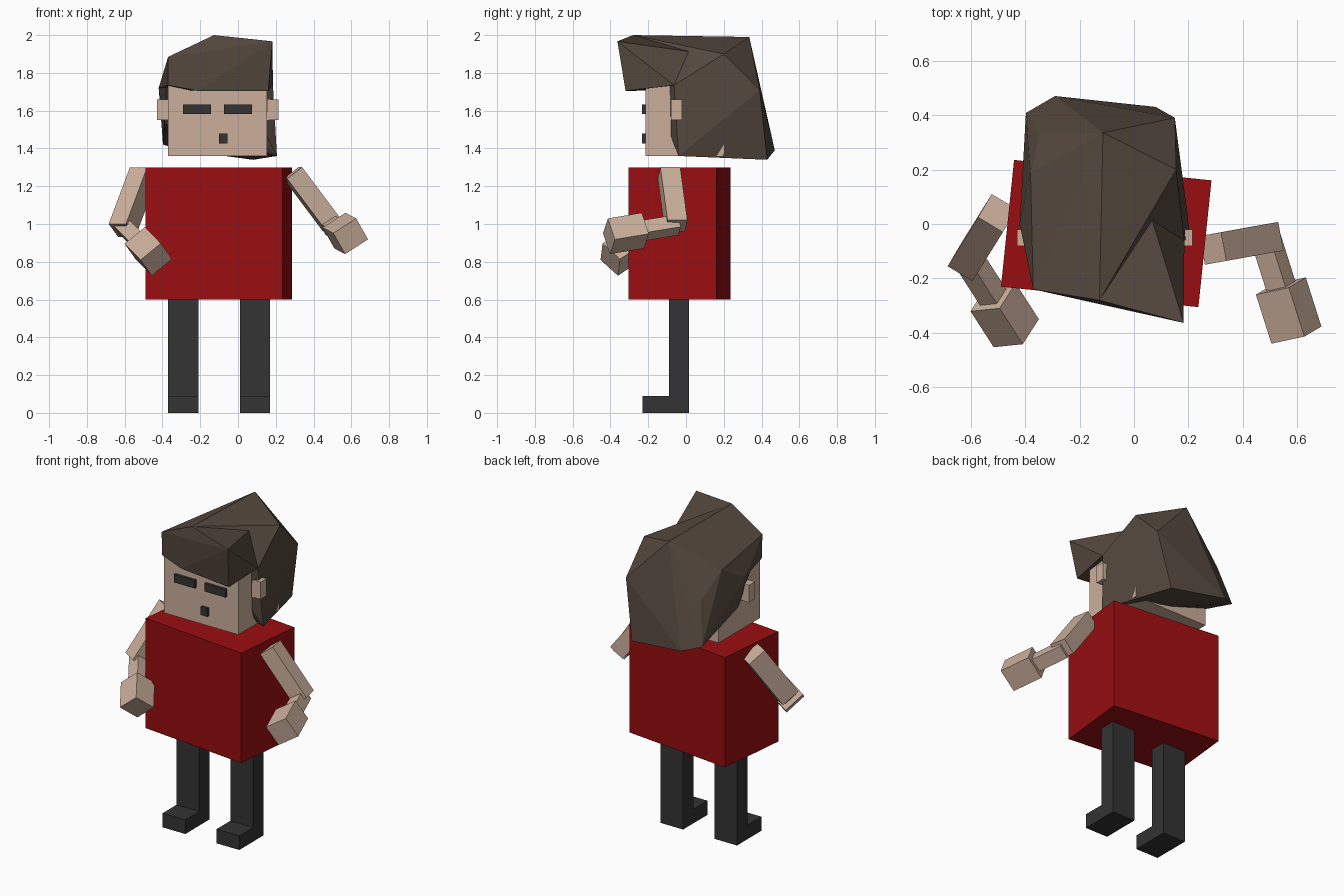
import bpy, bmesh, math
from mathutils import Vector, Matrix

if "Cube" in bpy.data.objects:
    bpy.data.objects.remove(bpy.data.objects["Cube"])


def material(name, rgb):
    m = bpy.data.materials.new(name)
    m.diffuse_color = (*rgb, 1)
    m.use_nodes = True
    m.node_tree.nodes["Principled BSDF"].inputs["Base Color"].default_value = m.diffuse_color
    return m


SKIN = material("skin", (0.60, 0.43, 0.33))
RED = material("red_shirt", (0.32, 0.004, 0.005))
DARK = material("dark_grey", (0.033, 0.033, 0.033))
HAIR = material("brown_hair", (0.089, 0.065, 0.048))


def finish(name, bm, mat):
    bmesh.ops.recalc_face_normals(bm, faces=bm.faces)
    me = bpy.data.meshes.new(name)
    bm.to_mesh(me)
    bm.free()
    me.materials.append(mat)
    ob = bpy.data.objects.new(name, me)
    bpy.context.collection.objects.link(ob)
    return ob


def oriented_box(name, centre, a, b, c, mat):
    """Box whose three full edge vectors are a, b and c."""
    bm = bmesh.new()
    bmesh.ops.create_cube(bm, size=1)
    a, b, c, o = Vector(a), Vector(b), Vector(c), Vector(centre)
    for v in bm.verts:
        v.co = o + a * v.co.x + b * v.co.y + c * v.co.z
    return finish(name, bm, mat)


def box(name, lo, hi, mat):
    size = [h - l for l, h in zip(lo, hi)]
    mid = [(h + l) / 2 for l, h in zip(lo, hi)]
    return oriented_box(name, mid, (size[0], 0, 0), (0, size[1], 0), (0, 0, size[2]), mat)


def hull(name, points, mat):
    bm = bmesh.new()
    for p in points:
        bm.verts.new(p)
    res = bmesh.ops.convex_hull(bm, input=bm.verts[:])
    inner = {g for g in res["geom_interior"] if isinstance(g, bmesh.types.BMVert)}
    bmesh.ops.delete(bm, geom=list(inner), context='VERTS')
    return finish(name, bm, mat)


# Torso, turned slightly about the vertical
turn = Matrix.Rotation(math.radians(-5.9), 3, 'Z')
oriented_box("torso", (-0.102, -0.035, 0.95), turn @ Vector((0.729, 0, 0)),
             turn @ Vector((0, 0.468, 0)), (0, 0, 0.7), RED)

# Legs and feet
for side, x in (("left", -0.37), ("right", 0.01)):
    box(side + "_leg", (x, -0.09, 0.09), (x + 0.16, 0.015, 0.6), DARK)
    box(side + "_foot", (x, -0.23, 0), (x + 0.16, 0.015, 0.09), DARK)

# Head, ears and face
box("head", (-0.37, -0.215, 1.36), (0.153, 0.2, 1.75), SKIN)
for side, x in (("left", -0.43), ("right", 0.15)):
    box(side + "_ear", (x, -0.08, 1.55), (x + 0.065, -0.02, 1.66), SKIN)
for side, x in (("left", -0.29), ("right", -0.074)):
    box(side + "_eye", (x, -0.232, 1.582), (x + 0.147, -0.21, 1.633), DARK)
box("mouth", (-0.10, -0.232, 1.425), (-0.055, -0.21, 1.478), DARK)


def arm(side, shoulder, upper, hand_centre, hand):
    """Upper arm, forearm and hand; each given by its edge vectors."""
    a, b, c = (Vector(v) for v in upper)
    oriented_box(side + "_upper_arm", Vector(shoulder) + a / 2, a, b, c, SKIN)
    a, b, c = (Vector(v) for v in hand)
    oriented_box(side + "_hand", hand_centre, a, b, c, SKIN)
    axis = a.normalized()
    oriented_box(side + "_forearm", Vector(hand_centre) - axis * 0.165, axis * 0.25,
                 b * 0.58, c * 0.58, SKIN)


arm("left", (-0.502, 0.04, 1.265),
    ((-0.112, -0.18, -0.30), (0.05, 0.085, -0.069), (0.091, -0.055, -0.001)),
    (-0.475, -0.335, 0.855),
    ((0.085, -0.132, -0.086), (0.107, 0.011, 0.088), (0.059, 0.092, -0.083)))
arm("right", (0.29, -0.09, 1.27),
    ((0.21, 0.038, -0.28), (0.02, -0.105, 0), (-0.079, -0.014, -0.061)),
    (0.568, -0.318, 0.95),
    ((0.057, -0.18, -0.03), (0.121, 0.026, 0.078), (0.0625, 0.037, -0.111)))

# Faceted hair: a jutting fringe and a crown running down the back
crown_front, dip = (-0.127, -0.28, 2.0), (0.06, 0.037, 1.91)
left_brow = (-0.37, -0.24, 1.885)
left_temple, right_temple = (-0.42, 0.0, 1.72), (0.185, -0.063, 1.735)
hull("hair_fringe", [
    crown_front, dip, left_brow, left_temple, right_temple,
    (0.182, -0.363, 1.967), (0.16, -0.32, 1.705),
    (-0.21, -0.27, 1.705), (-0.37, -0.235, 1.735)], HAIR)
hull("hair_back", [
    crown_front, dip, left_brow, left_temple, right_temple,
    (-0.114, 0.335, 1.99), (0.155, 0.2, 1.90), (-0.38, 0.184, 1.82),
    (0.15, 0.39, 1.71), (-0.345, 0.335, 1.68),
    (0.206, -0.04, 1.36), (-0.39, 0.03, 1.53), (0.08, 0.43, 1.34),
    (-0.29, 0.47, 1.39), (-0.397, 0.408, 1.42)], HAIR)
